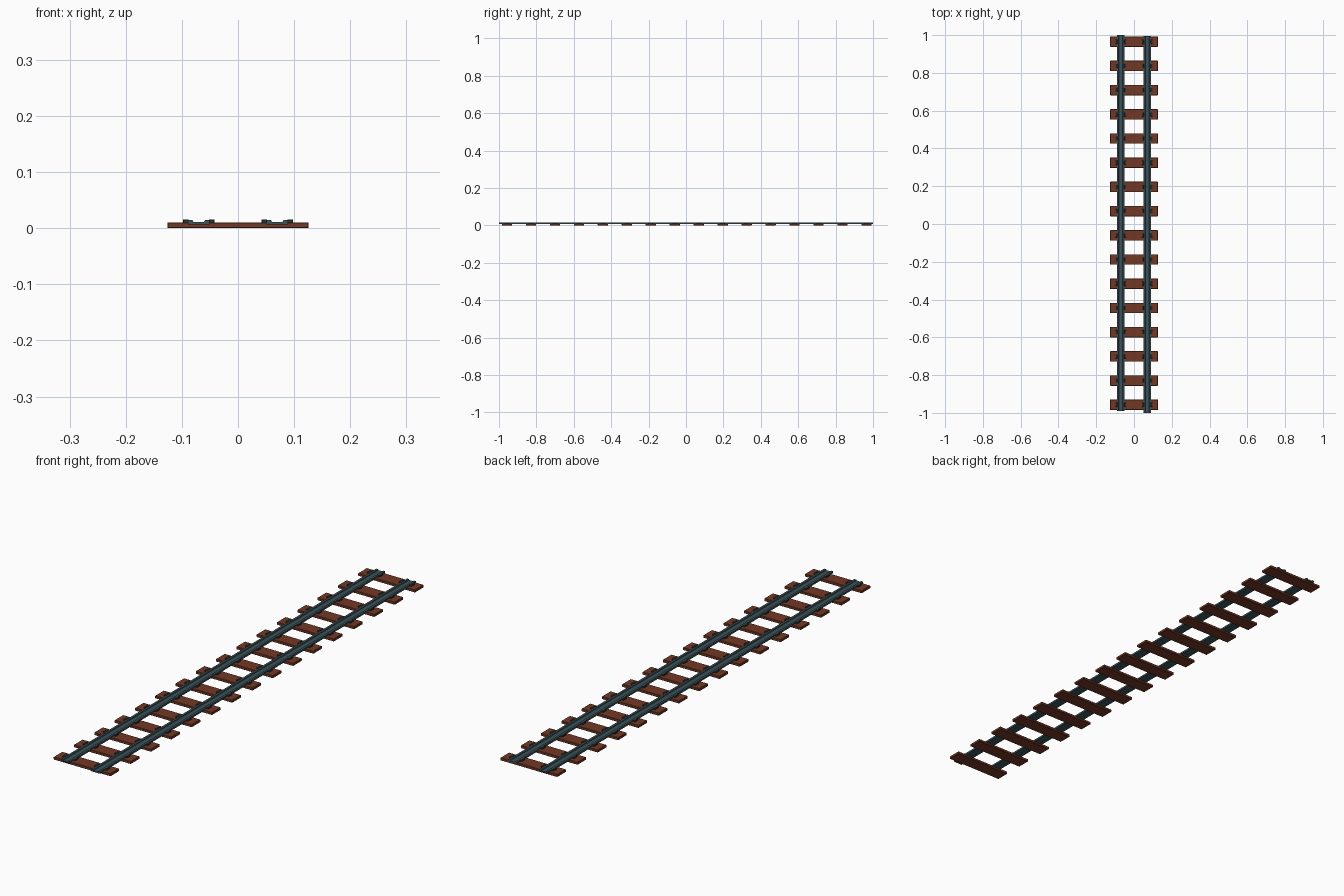
import bpy, bmesh

if "Cube" in bpy.data.objects:
    bpy.data.objects.remove(bpy.data.objects["Cube"])

def material(name, color):
    m = bpy.data.materials.new(name)
    m.diffuse_color = (*color, 1)
    m.use_nodes = True
    m.node_tree.nodes["Principled BSDF"].inputs["Base Color"].default_value = m.diffuse_color
    return m

WOOD = material("wood", (0.17, 0.04, 0.018))
STEEL = material("steel", (0.045, 0.085, 0.10))
IRON = material("dark_iron", (0.02, 0.035, 0.04))

def add_object(name, bm, mat):
    bmesh.ops.recalc_face_normals(bm, faces=bm.faces)
    me = bpy.data.meshes.new(name)
    bm.to_mesh(me)
    bm.free()
    me.materials.append(mat)
    ob = bpy.data.objects.new(name, me)
    bpy.context.collection.objects.link(ob)
    return ob

def box(name, x, y, z, mat, bevel=0):
    """Box from (min, max) ranges, optionally chamfered."""
    bm = bmesh.new()
    bmesh.ops.create_cube(bm, size=1)
    for v in bm.verts:
        v.co = [r[0] + (c + 0.5) * (r[1] - r[0]) for c, r in zip(v.co, (x, y, z))]
    if bevel:
        bmesh.ops.bevel(bm, geom=bm.edges[:], offset=bevel, segments=1, affect='EDGES')
    return add_object(name, bm, mat)

def extrude_y(name, profile, y0, y1, mat):
    """Closed xz profile extruded along y."""
    bm = bmesh.new()
    face = bm.faces.new([bm.verts.new((x, y0, z)) for x, z in profile])
    new = bmesh.ops.extrude_face_region(bm, geom=[face])["geom"]
    bmesh.ops.translate(bm, vec=(0, y1 - y0, 0),
                        verts=[g for g in new if isinstance(g, bmesh.types.BMVert)])
    return add_object(name, bm, mat)

# Rails: shallow grooved channel
half = [(0.0195, 0.007), (0.0195, 0.0145), (0.011, 0.0145), (0.0095, 0.011)]
channel = half + [(-x, z) for x, z in reversed(half)]
for side, x, y0, y1 in (("left", -0.07, -0.99, 1.0), ("right", 0.07, -1.0, 0.995)):
    extrude_y(side + "_rail", [(x + px, z) for px, z in channel], y0, y1, STEEL)

# Sleepers, each with four rail clips
for i in range(16):
    y = -0.957 + i * 1.922 / 15
    box(f"sleeper_{i}", (-0.126, 0.126), (y - 0.0275, y + 0.0275), (0, 0.0105), WOOD, 0.0012)
    for x in (-0.07, 0.07):
        for s in (-1, 1):
            a, b = sorted((x + s * 0.018, x + s * 0.028))
            box(f"rail_clip_{i}", (a, b), (y - 0.011, y + 0.011), (0.0095, 0.0158), IRON, 0.001)
